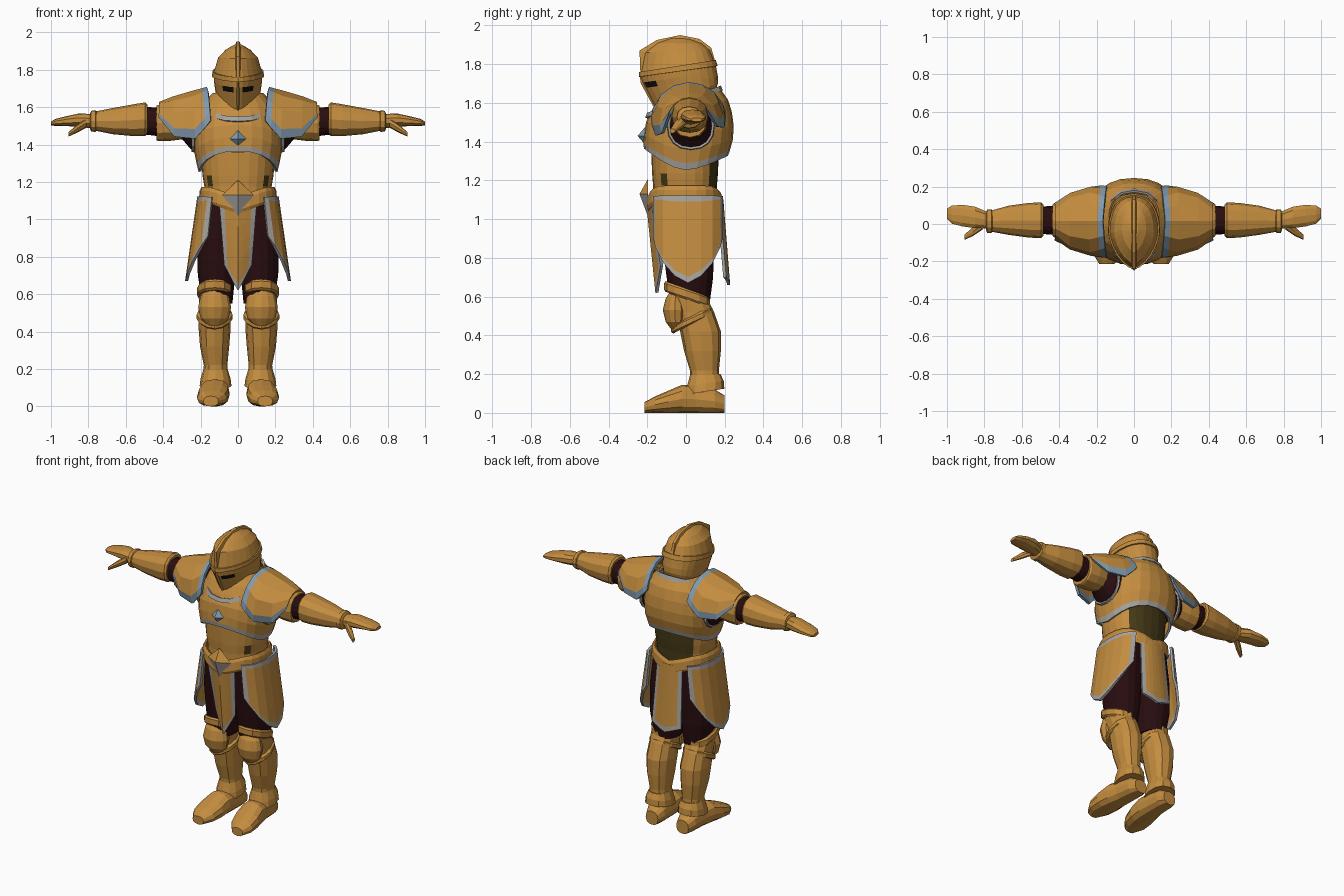
import bpy
import bmesh
from math import sin, cos, pi, radians
from mathutils import Vector

if "Cube" in bpy.data.objects:
    bpy.data.objects.remove(bpy.data.objects["Cube"])


def material(name, rgb):
    m = bpy.data.materials.new(name)
    m.use_nodes = True
    m.diffuse_color = (*rgb, 1)
    m.node_tree.nodes["Principled BSDF"].inputs["Base Color"].default_value = (*rgb, 1)
    return m


GOLD = material("gold plate", (.55, .265, .05))
CLOTH = material("dark maroon cloth", (.022, .004, .005))
SILVER = material("silver trim", (.38, .37, .35))
STEEL = material("blue steel trim", (.22, .32, .42))
OLIVE = material("dark olive lining", (.06, .042, .008))
BLACK = material("visor black", (.006, .004, .004))


def ring(c, a, b, p=2.3, front_p=None, n=16):
    """Superellipse loop around c; it starts at -b and turns towards a."""
    pts = []
    for i in range(n):
        s, k = sin(2 * pi * i / n), -cos(2 * pi * i / n)
        e = 2 / (front_p if front_p and k < 0 else p)
        power = lambda v: (1 if v > 0 else -1) * abs(v) ** e
        pts.append(Vector(c) + Vector(a) * power(s) + Vector(b) * power(k))
    return pts


def grid(name, rows, mats=(GOLD,), rule=None, closed=True, thick=0, mirror=False):
    """Skin rows of points; rule(row, column) picks the material slot."""
    me = bpy.data.meshes.new(name)
    bm = bmesh.new()
    vs = [[bm.verts.new(p) for p in row] for row in rows]
    n = len(rows[0])
    for r in range(len(rows) - 1):
        for i in range(n if closed else n - 1):
            j = (i + 1) % n
            f = bm.faces.new((vs[r][i], vs[r][j], vs[r + 1][j], vs[r + 1][i]))
            f.material_index = rule(r, i) if rule else 0
    if closed and not thick:
        bm.faces.new(vs[0])
        bm.faces.new(vs[-1])
    bmesh.ops.recalc_face_normals(bm, faces=bm.faces)
    bm.to_mesh(me)
    bm.free()
    for m in mats:
        me.materials.append(m)
    ob = bpy.data.objects.new(name, me)
    bpy.context.collection.objects.link(ob)
    if thick:
        mod = ob.modifiers.new("Thickness", "SOLIDIFY")
        mod.thickness, mod.offset = thick, 0
    if mirror:
        ob.modifiers.new("Mirror", "MIRROR")
    return ob


def upright(table, **kw):
    """Rings from (x, y, z, half width, half depth, tilt)."""
    return [ring((x, y, z), (w, 0, 0), (0, d, t), **kw) for x, y, z, w, d, t in table]


def sideways(table, **kw):
    """Rings along x from (x, y, z, half depth, half height)."""
    return [ring((x, y, z), (0, d, 0), (0, 0, h), **kw) for x, y, z, d, h in table]


def interp(table, z):
    for lo, hi in zip(table, table[1:]):
        if z <= hi[0]:
            k = max(0, (z - lo[0]) / (hi[0] - lo[0]))
            return [a + (b - a) * k for a, b in zip(lo, hi)][1:]
    return table[-1][1:]


def panel(name, f, trim, side, top=0, bottom=0, mirror=False):
    """Curved plate f(s, t) with trim borders given as fractions of its size."""
    inner = 1 - side
    ss = [-1] + [inner * k / 3 for k in range(-3, 4)] + [1]
    ts = [0] + [top] * (top > 0) + [.3, .5, .7] + [1 - bottom] * (bottom > 0) + [1]

    def rule(r, i):
        return int(i in (0, len(ss) - 2) or (top and r == 0) or (bottom and r == len(ts) - 2))
    grid(name, [[f(s, t) for s in ss] for t in ts], (GOLD, trim), rule,
         closed=False, thick=.016, mirror=mirror)


# Breastplate with an arched, trimmed lower edge
CHEST = ((1.24, .2, -.185, .18), (1.3, .215, -.2, .2), (1.4, .235, -.215, .235),
         (1.5, .235, -.2, .24), (1.6, .2, -.15, .22), (1.67, .13, -.1, .17))
chest_rows = []
for t in (0, .085, .25, .45, .65, .83, 1):
    row = []
    for i in range(24):
        k = cos(2 * pi * i / 24)
        low = 1.255 + (.11 if k > 0 else .075) * abs(k) ** 1.5
        z = low + (1.67 - low) * t
        w, yf, yb = interp(CHEST, z)
        row.append(ring((0, (yf + yb) / 2, z), (w, 0, 0), (0, (yb - yf) / 2, 0), n=24)[i])
    chest_rows.append(row)
grid("breastplate", chest_rows, (GOLD, SILVER), lambda r, i: int(r == 0), thick=.014)
grid("collar_trim", upright([(0, -.01, 1.592, .165, .195, .07), (0, -.01, 1.617, .155, .185, .07)]),
     (SILVER,), thick=.012)
grid("armhole_trims", sideways([(.232, .025, 1.485, .118, .122), (.246, .025, 1.485, .114, .118)]),
     (SILVER,), thick=.012, mirror=True)

# Abdomen with lining at the back and small side openings
grid("abdomen", upright([(0, -.005, z, w, d, 0) for z, w, d in
     ((1.1, .18, .165), (1.175, .18, .165), (1.235, .19, .17), (1.36, .2, .175))], n=24),
     (GOLD, OLIVE),
     lambda r, i: int(9 <= i <= 14 or (r == 1 and i in (3, 20))))

# Belt dipping to a point in front and behind
belt = upright([(0, -.005, z, w, w * .95, 0) for z, w in
                ((1.085, .195), (1.1, .203), (1.15, .2), (1.17, .19))], n=24)
for row in belt:
    for p in row:
        p.z -= .05 * max(0, 1 - abs(p.x) / .15)
grid("belt", belt, thick=.012)


def stud(name, c, w, up, down, depth, mats):
    """Faceted diamond pointing forward."""
    c = Vector(c)
    rim = [c + Vector(v) for v in ((-w, 0, 0), (0, 0, up), (w, 0, 0), (0, 0, -down))]
    tip = [c + Vector((0, -depth, 0))] * 4
    ob = grid(name, [rim, tip], mats, lambda r, i: int(i > 1 and len(mats) > 1))
    bm = bmesh.new()
    bm.from_mesh(ob.data)
    bmesh.ops.remove_doubles(bm, verts=bm.verts, dist=.0001)
    bm.to_mesh(ob.data)
    bm.free()


stud("chest_gem", (0, -.205, 1.43), .052, .052, .052, .045, (STEEL,))
stud("belt_buckle", (0, -.195, 1.13), .085, .08, .12, .045, (GOLD, SILVER))

# Skirt plates
panel("front_flap", lambda s, t: Vector((
    s * (.1 - .03 * t), -.2 + .025 * abs(s) + .05 * t,
    1.11 + (.62 + .14 * abs(s) - 1.11) * t)), SILVER, side=.28, bottom=.07)
panel("back_flap", lambda s, t: Vector((
    s * (.09 + .015 * t), .185 - .02 * s * s + .035 * t,
    1.1 + (.66 + .04 * abs(s) - 1.1) * t)), SILVER, side=.24, bottom=.07)
panel("hip_plates", lambda s, t: Vector((
    .1 + (.11 + .065 * t) * cos(radians(78) * s) ** .7, .01 + .178 * sin(radians(78) * s),
    1.12 + (.67 + .24 * abs(s) ** 1.5 - 1.12) * t)), SILVER,
    side=.15, top=.07, bottom=.07, mirror=True)

# Shoulder plates: arched over the arm, deepest at the middle
SPAN = ((0, 82, .19, .2), (.3, 112, .178, .18), (.7, 112, .145, .15), (1, 68, .105, .12))


def shoulder(s, t):
    a, ry, rz = interp(SPAN, t)
    a = radians(a) * s * (.88 if s > 0 else 1)
    return Vector((.165 + .255 * t - .02 * (1 - t) * abs(s), .015 + ry * sin(a),
                   1.5 + rz * cos(a)))


panel("shoulder_plates", shoulder, STEEL, side=.15, top=.11, mirror=True)

# Arms
grid("undersleeves", sideways([(.13, .03, 1.5, .11, .11), (.25, .025, 1.48, .108, .108),
     (.3, .02, 1.51, .08, .08), (.53, .02, 1.53, .073, .073)]), (CLOTH,), mirror=True)
grid("upper_arm_guards", sideways([(.28, .02, 1.52, .085, .09), (.36, .02, 1.52, .095, .1),
     (.425, .02, 1.515, .092, .097), (.435, .02, 1.515, .085, .092)], n=12), mirror=True)
grid("forearm_guards", sideways([(.485, .02, 1.535, .085, .08), (.497, .02, 1.535, .095, .09),
     (.56, .02, 1.53, .093, .085), (.67, .02, 1.525, .078, .07), (.77, .015, 1.525, .055, .05)],
     n=12), mirror=True)
grid("wrist_cuffs", sideways([(.755, .015, 1.525, .05, .05), (.762, .015, 1.525, .064, .058),
     (.785, .015, 1.525, .062, .055), (.792, .015, 1.525, .045, .04)], n=12), mirror=True)
grid("hands", sideways([(.78, .02, 1.525, .045, .038), (.85, .035, 1.53, .06, .036),
     (.92, .045, 1.525, .06, .026), (.975, .05, 1.518, .05, .019), (1, .055, 1.513, .028, .01)],
     n=10), mirror=True)
grid("thumbs", sideways([(.81, -.005, 1.515, .025, .025), (.86, -.04, 1.485, .024, .022),
     (.905, -.07, 1.455, .014, .012)], n=8), mirror=True)

# Legs
grid("thighs", upright([(.11, .02, .55, .08, .1, 0), (.115, .02, .7, .1, .12, 0),
     (.11, .01, .9, .108, .135, 0), (.095, 0, 1.12, .095, .14, 0)]), (CLOTH,), mirror=True)
grid("greaves", upright([(.12, .1, .13, .065, .075, 0), (.12, .095, .22, .063, .075, 0),
     (.125, .085, .32, .078, .095, 0), (.125, .075, .42, .086, .105, 0),
     (.125, .045, .52, .082, .1, 0), (.125, .01, .61, .085, .105, -.03)], n=12), mirror=True)
grid("thigh_cuffs", upright([(.125, .005, .585, .085, .11, -.04), (.125, .005, .595, .094, .118, -.04),
     (.125, .005, .63, .095, .118, -.04), (.125, .005, .64, .085, .11, -.04)], n=12), mirror=True)
grid("knee_caps", upright([(.125, -.05, .43, .035, .025, 0), (.125, -.055, .47, .075, .05, 0),
     (.125, -.058, .53, .088, .062, 0), (.125, -.055, .59, .075, .05, 0),
     (.125, -.05, .64, .035, .025, 0)], n=12, front_p=1.7), mirror=True)
grid("knee_bands", upright([(.125, .03, .46, .085, .095, .05), (.125, .03, .467, .096, .107, .05),
     (.125, .03, .49, .096, .107, .05), (.125, .03, .5, .085, .095, .05)], n=12, front_p=1.7),
     mirror=True)
grid("ankle_cuffs", upright([(.12, .1, .11, .085, .098, .015), (.12, .1, .15, .08, .095, .015),
     (.12, .1, .2, .064, .078, 0)], n=12), mirror=True)
grid("boots", [ring((x, y, h / 2), (w, 0, 0), (0, 0, h / 2), p=2.4, n=12) for x, y, w, h in
     ((.113, .2, .045, .09), (.115, .15, .065, .12), (.118, .05, .07, .14), (.125, -.02, .08, .145),
      (.132, -.09, .086, .115), (.14, -.16, .078, .085), (.145, -.215, .04, .055))], mirror=True)

# Helmet: (front z, back z, half width, front y, back y)
HELM = ((1.5, 1.67, .1, -.11, .155), (1.59, 1.7, .116, -.165, .165), (1.677, 1.735, .124, -.21, .165),
        (1.705, 1.76, .128, -.225, .16), (1.735, 1.79, .13, -.233, .155),
        (1.76, 1.82, .128, -.233, .145), (1.86, 1.87, .106, -.215, .125),
        (1.91, 1.905, .065, -.15, .085), (1.935, 1.93, .022, -.08, .02))


def helm_ring(zf, zb, w, yf, yb, grow=0):
    return ring((0, (yf + yb) / 2, (zf + zb) / 2), (w + grow, 0, 0),
                (0, (yb - yf) / 2 + grow, (zb - zf) / 2), front_p=1.6, n=24)


grid("helmet", [helm_ring(*h) for h in HELM], (GOLD, BLACK),
     lambda r, i: int(r == 2 and i in (1, 2, 21, 22)))
grid("helmet_band", [helm_ring(*HELM[k], grow=.004) for k in (4, 5)], thick=.01)

# Crest ridge running over the helmet
CREST = ((-.235, 1.74), (-.24, 1.87), (-.15, 1.925), (-.03, 1.95), (.07, 1.93), (.13, 1.885), (.155, 1.8))
grid("helmet_crest", [[Vector((x, -.03 + (y + .03) * k, 1.8 + (z - 1.8) * k))
     for x, k in ((-.018, .78), (-.009, 1), (.009, 1), (.018, .78))] for y, z in CREST])

# Raised seam down the face guard
SEAM = ((-.233, 1.75), (-.225, 1.7), (-.165, 1.59), (-.112, 1.5))
grid("face_seam", [[Vector((x, y + d, z)) for x, d in
     ((-.012, .012), (0, -.008), (.012, .012))] for y, z in SEAM])
